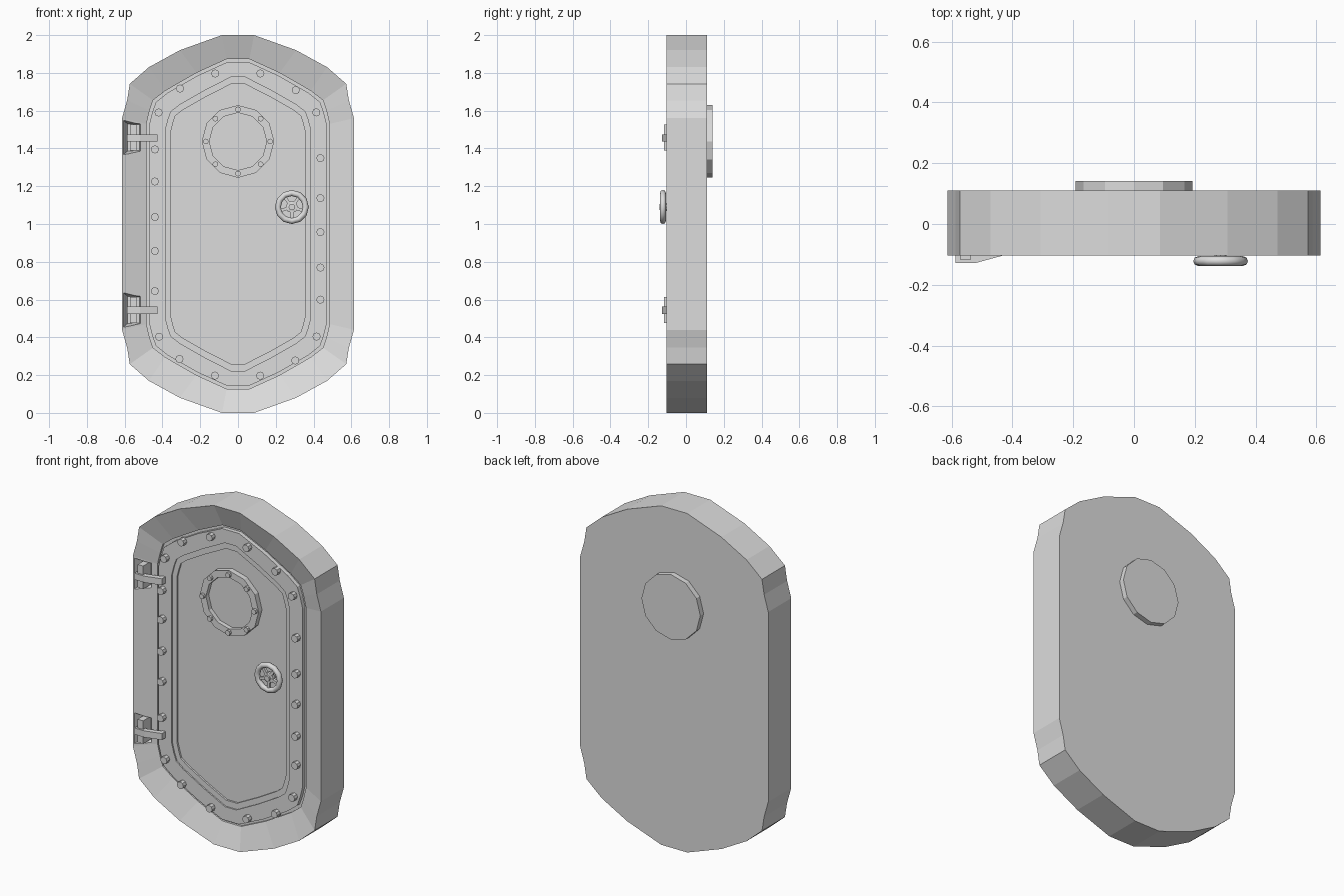
import bpy, bmesh, math
from mathutils import Matrix, Vector

if "Cube" in bpy.data.objects:
    bpy.data.objects.remove(bpy.data.objects["Cube"])

steel = bpy.data.materials.new("light_grey_steel")
steel.diffuse_color = (0.72, 0.72, 0.72, 1)
steel.use_nodes = True
steel.node_tree.nodes["Principled BSDF"].inputs["Base Color"].default_value = steel.diffuse_color


def finish(name, bm):
    bmesh.ops.recalc_face_normals(bm, faces=bm.faces)
    me = bpy.data.meshes.new(name)
    bm.to_mesh(me)
    bm.free()
    me.materials.append(steel)
    ob = bpy.data.objects.new(name, me)
    bpy.context.collection.objects.link(ob)
    return ob


def loft(name, loops, closed=False):
    """Skin a list of equal loops; cap the ends, or join last to first."""
    bm = bmesh.new()
    rings = [[bm.verts.new(p) for p in loop] for loop in loops]
    pairs = list(zip(rings, rings[1:]))
    if closed:
        pairs.append((rings[-1], rings[0]))
    else:
        bm.faces.new(rings[0])
        bm.faces.new(rings[-1])
    for a, b in pairs:
        for i in range(len(a)):
            j = (i + 1) % len(a)
            bm.faces.new((a[i], a[j], b[j], b[i]))
    return finish(name, bm)


def outline(quarter, y):
    """Mirror a top-right quarter outline around x = 0 and z = 1."""
    right = quarter + [(x, 2 - z) for x, z in reversed(quarter)]
    full = right + [(-x, z) for x, z in reversed(right)]
    return [(x, y, z) for x, z in full]


def circle(c, r, y, n):
    return [(c[0] + r * math.cos(math.tau * i / n), y,
             c[1] + r * math.sin(math.tau * i / n)) for i in range(n)]


def disc(name, c, steps, n):
    """Lathe around a y axis, steps are (radius, y)."""
    return loft(name, [circle(c, r, y, n) for r, y in steps])


def box(name, x, y, z):
    return loft(name, [[(a, y[0], z[0]), (a, y[1], z[0]), (a, y[1], z[1]), (a, y[0], z[1])]
                       for a in x])


# Frame and door: outer shell, sloped surround, groove, raised flange, recessed panel
outer = [(.085, 2), (.308, 1.92), (.472, 1.83), (.573, 1.742), (.587, 1.655), (.614, 1.56)]
surround = [(.06, 1.873), (.22, 1.80), (.385, 1.705), (.45, 1.655), (.468, 1.60), (.485, 1.53)]
flange = [(.055, 1.858), (.215, 1.785), (.372, 1.695), (.435, 1.645), (.454, 1.59), (.47, 1.525)]
door = [(.037, 1.778), (.18, 1.705), (.31, 1.63), (.355, 1.595), (.371, 1.55), (.385, 1.495)]
panel = [(.035, 1.742), (.17, 1.673), (.29, 1.605), (.332, 1.573), (.344, 1.535), (.357, 1.485)]
frame = loft("frame_and_door", [
    outline(outer, .11), outline(outer, -.104), outline(surround, -.058),
    outline(surround, -.045), outline(flange, -.045), outline(flange, -.069),
    outline(door, -.069), outline(door, -.061), outline(panel, -.061), outline(panel, -.05)])

# Hinges set in pockets on the left of the surround
for label, zc in (("upper", 1.458), ("lower", .545)):
    pocket = loft("pocket_cutter", [
        [(x0, y, zc - h0), (x1, y, zc - h1), (x1, y, zc + h1), (x0, y, zc + h0)]
        for x0, x1, h0, h1, y in ((-.611, -.508, .096, .08, -.115),
                                  (-.585, -.522, .072, .068, -.045))])
    cut = frame.modifiers.new("pocket", 'BOOLEAN')
    cut.operation = 'DIFFERENCE'
    cut.solver = 'EXACT'
    cut.object = pocket
    bpy.context.view_layer.objects.active = frame
    bpy.ops.object.modifier_apply(modifier=cut.name)
    bpy.data.objects.remove(pocket)
    box(label + "_hinge_knuckle", (-.573, -.537), (-.117, -.04), (zc - .068, zc + .068))
    arm = [(-.587, -.128), (-.52, -.128), (-.425, -.102), (-.425, -.06),
           (-.445, -.06), (-.445, -.075), (-.525, -.098), (-.587, -.098)]
    loft(label + "_hinge_arm", [[(x, y, zc + dz) for x, y in arm] for dz in (-.021, .017)])

# Flange bolts: one half listed, the other half turned by 180 degrees
bolts = [(-.42, 1.59), (-.44, 1.395), (-.44, 1.225), (-.44, 1.037), (-.44, .857), (-.44, .645),
         (-.418, .403), (-.31, .285), (-.122, .197), (.117, .197), (.303, .277)]
for i, (x, z) in enumerate(bolts + [(-x - .004, 1.994 - z) for x, z in bolts]):
    disc(f"flange_bolt_{i}", (x, z), [(.0215, -.06), (.0215, -.097)], 8)

# Porthole passing through the door, with a rim on the front
port = (0, 1.437)
disc("porthole", port, [(.192, .141), (.192, -.082), (.152, -.082), (.152, -.056)], 12)
for i, (x, y, z) in enumerate(circle(port, .17, 0, 8)):
    disc(f"porthole_bolt_{i}", (x, z), [(.015, -.07), (.015, -.098)], 8)

# Handwheel: rim, hub, shaft and spokes
wheel = (.285, 1.09)
rim = loft("handwheel_rim", [circle(wheel, .074 + .016 * math.cos(a), -.122 + .016 * math.sin(a), 12)
                             for a in [math.tau * k / 8 for k in range(8)]], closed=True)
for poly in rim.data.polygons:
    poly.use_smooth = True
disc("handwheel_shaft", wheel, [(.02, -.04), (.02, -.11)], 8)
disc("handwheel_hub", wheel, [(.032, -.105), (.032, -.124), (.017, -.127), (.017, -.139)], 8)
for i in range(5):
    spoke = box(f"handwheel_spoke_{i}", (.02, .07), (-.008, .008), (-.008, .008))
    spoke.data.transform(Matrix.Translation(Vector((wheel[0], -.119, wheel[1])))
                         @ Matrix.Rotation(math.radians(90 + 72 * i), 4, 'Y'))
